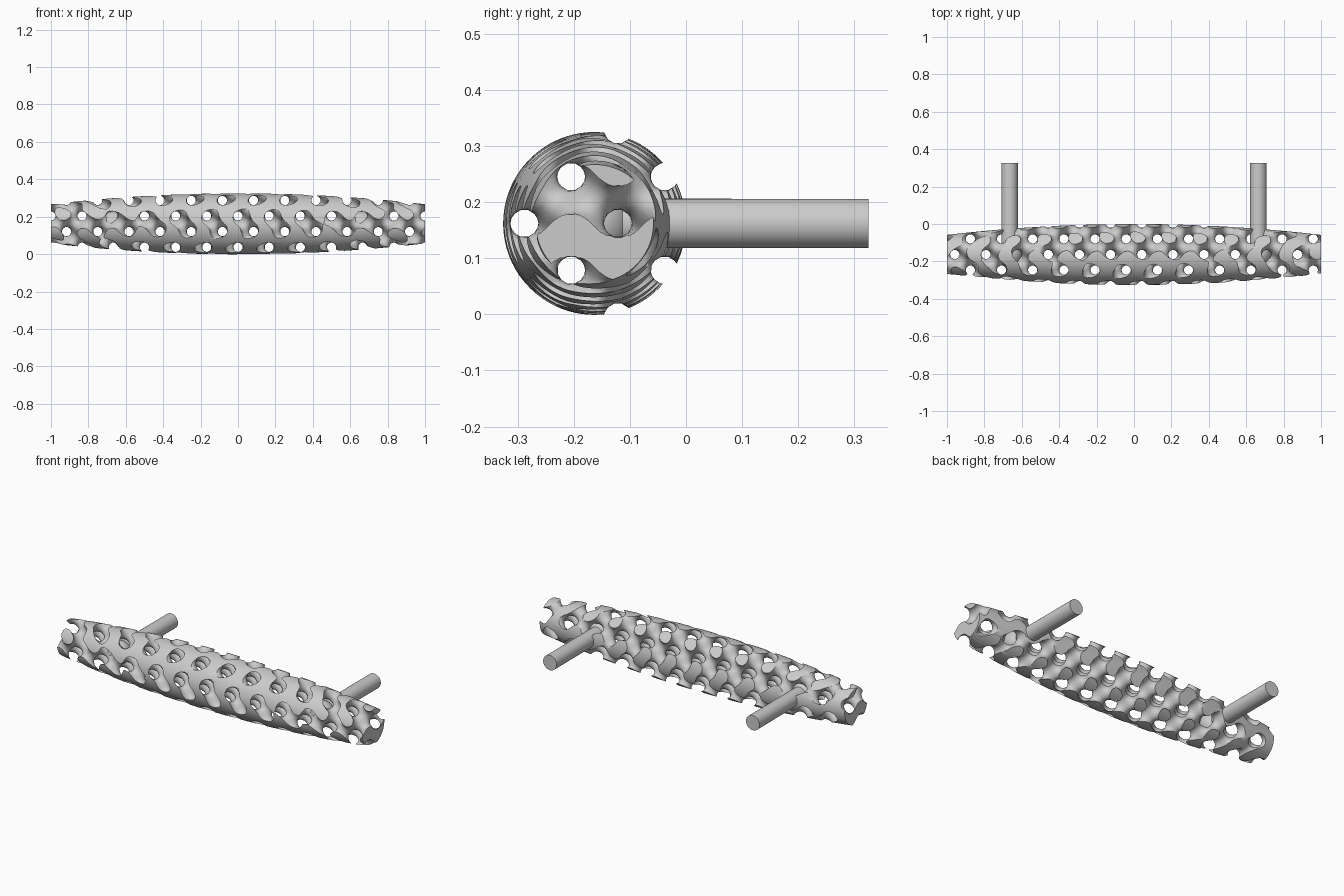
import bpy, bmesh, math
from mathutils import Vector, Matrix

if "Cube" in bpy.data.objects:
    bpy.data.objects.remove(bpy.data.objects["Cube"])

CY, CZ = -0.163, 0.162          # axis of the barrel
CELL = 1 / 6                    # lattice period
N = 12                          # samples per period
H = CELL / N
W = 2 * math.pi / CELL
LEVEL = -0.2                    # solid where the gyroid is below this


def radius(x):
    return 0.163 - 0.058 * x * x


def make_object(name, bm, angle=40):
    mesh = bpy.data.meshes.new(name)
    bm.to_mesh(mesh)
    bm.free()
    ob = bpy.data.objects.new(name, mesh)
    bpy.context.collection.objects.link(ob)
    smooth(ob, angle)
    return ob


def smooth(ob, angle):
    bpy.ops.object.select_all(action='DESELECT')
    ob.select_set(True)
    bpy.context.view_layer.objects.active = ob
    bpy.ops.object.shade_smooth_by_angle(angle=math.radians(angle))


def field(x, y, z):
    sx, cx = math.sin(W * x), math.cos(W * x)
    sy, cy = math.sin(W * y), math.cos(W * y)
    sz, cz = math.sin(W * z), math.cos(W * z)
    g = sx * cy + sy * cz + sz * cx - LEVEL
    hull = W * (math.hypot(y, z) - radius(x) - 1.5 * H)
    ends = W * (abs(x) - 1 - 1.5 * H)
    return max(g, hull, ends)


def lattice_mesh():
    """Surface nets: one vertex per crossed grid cell, one quad per crossed edge."""
    nx, nr = 6 * N + 4, 16
    val = {(i, j, k): field(i * H, j * H, k * H)
           for i in range(-nx, nx + 1)
           for j in range(-nr, nr + 1)
           for k in range(-nr, nr + 1)}
    sums, quads = {}, []
    for p, a in val.items():
        for ax in range(3):
            q = list(p)
            q[ax] += 1
            b = val.get(tuple(q))
            if b is None or (a < 0) == (b < 0):
                continue
            hit = list(p)
            hit[ax] += a / (a - b)
            u, v = (ax + 1) % 3, (ax + 2) % 3
            ring = []
            for du, dv in ((-1, -1), (0, -1), (0, 0), (-1, 0)):
                c = list(p)
                c[u] += du
                c[v] += dv
                c = tuple(c)
                ring.append(c)
                s = sums.setdefault(c, [0, 0, 0, 0])
                for n in range(3):
                    s[n] += hit[n]
                s[3] += 1
            quads.append(ring if a < 0 else ring[::-1])
    bm = bmesh.new()
    verts = {c: bm.verts.new(Vector(s[:3]) * (H / s[3]) + Vector((0, CY, CZ)))
             for c, s in sums.items()}
    for ring in quads:
        bm.faces.new([verts[c] for c in ring])
    return bm


def barrel_mesh(rings=24, segs=72):
    bm = bmesh.new()
    loops = []
    for i in range(rings + 1):
        x = -1 + 2 * i / rings
        loops.append([bm.verts.new((x, CY + radius(x) * math.cos(t), CZ + radius(x) * math.sin(t)))
                      for t in (2 * math.pi * s / segs for s in range(segs))])
    for a, b in zip(loops, loops[1:]):
        for s in range(segs):
            n = (s + 1) % segs
            bm.faces.new((a[s], a[n], b[n], b[s]))
    bm.faces.new(loops[0])
    bm.faces.new(loops[-1])
    bmesh.ops.recalc_face_normals(bm, faces=bm.faces)
    return bm


# Lattice grip trimmed to the barrel outline
grip = make_object("lattice_grip", lattice_mesh())
cutter = make_object("barrel_cutter", barrel_mesh())
cutter.hide_render = True
mod = grip.modifiers.new("trim", 'BOOLEAN')
mod.operation = 'INTERSECT'
mod.solver = 'EXACT'
mod.object = cutter
bpy.context.view_layer.objects.active = grip
bpy.ops.object.modifier_apply(modifier=mod.name)
bpy.data.objects.remove(cutter)
smooth(grip, 40)

# Mounting posts and the round anchors buried in the grip
for side, x in (("left", -0.665), ("right", 0.665)):
    bm = bmesh.new()
    y0, y1 = CY, 0.325
    place = Matrix.Translation((x, (y0 + y1) / 2, CZ)) @ Matrix.Rotation(math.pi / 2, 4, 'X')
    bmesh.ops.create_cone(bm, cap_ends=True, segments=48, radius1=0.044, radius2=0.044,
                          depth=y1 - y0, matrix=place)
    make_object(side + "_post", bm)

    bm = bmesh.new()
    bmesh.ops.create_uvsphere(bm, u_segments=32, v_segments=20, radius=0.067,
                              matrix=Matrix.Translation((x, CY, CZ)))
    make_object(side + "_anchor", bm)
